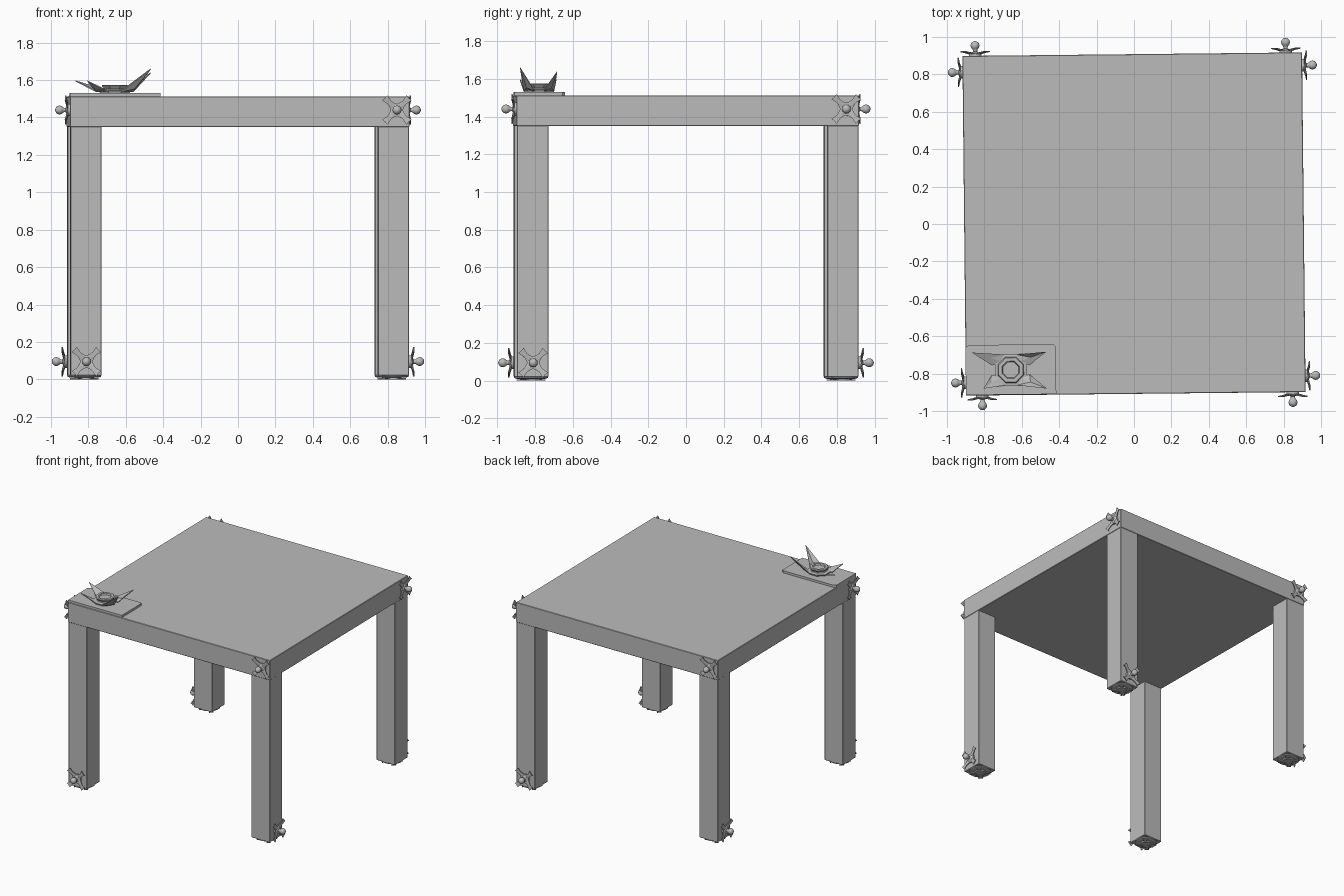
import bpy, bmesh, math
from mathutils import Matrix, Vector

if "Cube" in bpy.data.objects:
    bpy.data.objects.remove(bpy.data.objects["Cube"])

grey = bpy.data.materials.new("plain grey")
grey.diffuse_color = (0.5, 0.5, 0.5, 1)
grey.use_nodes = True
grey.node_tree.nodes["Principled BSDF"].inputs["Base Color"].default_value = grey.diffuse_color
SKEW = Matrix.Rotation(math.radians(0.6), 4, 'Z')


def finish(bm, name, matrix=None, smooth=False):
    """Turn a bmesh into a named object."""
    bmesh.ops.recalc_face_normals(bm, faces=bm.faces)
    bm.transform(SKEW @ (matrix or Matrix()))
    me = bpy.data.meshes.new(name)
    bm.to_mesh(me)
    bm.free()
    me.materials.append(grey)
    ob = bpy.data.objects.new(name, me)
    bpy.context.collection.objects.link(ob)
    if smooth:
        bpy.context.view_layer.objects.active = ob
        bpy.ops.object.select_all(action='DESELECT')
        ob.select_set(True)
        bpy.ops.object.shade_smooth_by_angle()
    return ob


def box(name, lo, hi, bevel=0.003):
    lo, hi = Vector(lo), Vector(hi)
    bm = bmesh.new()
    bmesh.ops.create_cube(bm, size=1, matrix=Matrix.Translation((lo + hi) / 2)
                          @ Matrix.Diagonal((*(hi - lo), 1)))
    bmesh.ops.bevel(bm, geom=bm.edges[:], offset=bevel, segments=1, affect='EDGES')
    return finish(bm, name)


def lathe(name, profile, sides, matrix, smooth=False):
    """Spin a (radius, height) profile about local z."""
    bm = bmesh.new()
    rings = []
    for r, h in profile:
        rings.append([bm.verts.new((r * math.cos(a), r * math.sin(a), h))
                      for a in (math.tau * (i + 0.5) / sides for i in range(sides))])
    for a, b in zip(rings, rings[1:]):
        for i in range(sides):
            j = (i + 1) % sides
            bm.faces.new((a[i], a[j], b[j], b[i]))
    bm.faces.new(rings[0])
    bm.faces.new(rings[-1])
    return finish(bm, name, matrix, smooth)


def star(name, matrix, scale=1.0, lift=0.012, thick=0.006):
    """Four-armed star with flared, notched tips that lift away from the face."""
    arm = [(0, 0.032, 0), (26, 0.046, 0.2), (36, 0.070, 0.6), (33, 0.094, 1),
           (45, 0.090, 1), (57, 0.094, 1), (54, 0.070, 0.6), (64, 0.046, 0.2)]
    rim = []
    for q in range(4):
        for deg, r, up in arm:
            a = math.radians(deg + 90 * q)
            rim.append((r * scale * math.cos(a), r * scale * math.sin(a), up * lift))
    bm = bmesh.new()
    layers = [[bm.verts.new((x, y, z + dz)) for x, y, z in rim] for dz in (0, thick)]
    hubs = [bm.verts.new((0, 0, dz)) for dz in (0, thick)]
    n = len(rim)
    for i in range(n):
        j = (i + 1) % n
        for layer, hub in zip(layers, hubs):
            bm.faces.new((layer[i], layer[j], hub))
        bm.faces.new((layers[0][i], layers[0][j], layers[1][j], layers[1][i]))
    return finish(bm, name, matrix)


# Table top and legs
E = 0.908
box("table_top", (-E, -E, 1.35), (E, E, 1.512))
for sx in (-1, 1):
    for sy in (-1, 1):
        c = Vector((sx * 0.822, sy * 0.822, 0))
        box("leg", c + Vector((-0.083, -0.083, 0.02)), c + Vector((0.083, 0.083, 1.355)))
        # Foot pad with a star and ring beneath
        down = Matrix.Translation((c.x, c.y, 0.022)) @ Matrix.Rotation(math.pi, 4, 'X')
        lathe("foot_pad", [(0.082, 0), (0.082, 0.008), (0.07, 0.012)], 16, down)
        star("foot_star", down @ Matrix.Translation((0, 0, 0.012)), 0.85, 0.004, 0.006)
        lathe("foot_ring", [(0.045, 0.01), (0.045, 0.022), (0.032, 0.022),
                            (0.028, 0.015)], 16, down)

# Star knobs: one high right and one low left on each of the four sides
knob = [(0.034, 0), (0.034, 0.014), (0.022, 0.022), (0.012, 0.026), (0.012, 0.034)]
knob += [(0.024 * math.sin(math.radians(d)), 0.059 - 0.024 * math.cos(math.radians(d)))
         for d in range(40, 180, 20)] + [(0.002, 0.083)]
for q in range(4):
    turn = Matrix.Rotation(q * math.pi / 2, 4, 'Z')
    for label, x, z, face in (("upper", 0.84, 1.44, 0.904), ("lower", -0.82, 0.095, 0.904)):
        m = turn @ Matrix.Translation((x, -face, z)) @ Matrix.Rotation(math.pi / 2, 4, 'X')
        lathe(label + "_knob", knob, 16, m, smooth=True)
        star(label + "_star", m @ Matrix.Translation((0, 0, 0.012)))

# Corner plate with rounded inner corner, lying on the table top
bm = bmesh.new()
base = [(-0.908, -0.905), (-0.425, -0.905), (-0.425, -0.65), (-0.437, -0.638),
        (-0.89, -0.638), (-0.908, -0.65)]
bot = bm.faces.new([bm.verts.new((x, y, 1.508)) for x, y in base])
ext = bmesh.ops.extrude_face_region(bm, geom=[bot], use_keep_orig=True)
bmesh.ops.translate(bm, vec=(0, 0, 0.022),
                    verts=[v for v in ext['geom'] if isinstance(v, bmesh.types.BMVert)])
finish(bm, "corner_plate")

# Octagonal cup on the plate
centre = Vector((-0.667, -0.773, 1.53))
lathe("flower_cup", [(0.085, 0), (0.09, 0.012), (0.065, 0.016), (0.06, 0.022), (0.075, 0.04),
                     (0.07, 0.045), (0.05, 0.045), (0.045, 0.034)], 8,
      Matrix.Translation(centre))

# Four pointed petals rising from the cup
tips = [(-0.815, -0.872, 1.592), (-0.475, -0.875, 1.657),
        (-0.475, -0.678, 1.635), (-0.875, -0.678, 1.592)]
for tip in tips:
    tip = Vector(tip)
    sx = 1 if tip.x > centre.x else -1
    sy = 1 if tip.y > centre.y else -1
    inner = centre + Vector((sx * 0.03, sy * 0.082, 0.006))
    outer = centre + Vector((sx * 0.10, sy * 0.025, 0.006))
    mid = centre + Vector((sx * 0.045, sy * 0.04, 0.004))
    bend = centre + Vector((sx * 0.105, sy * 0.066, 0.022))
    bm = bmesh.new()
    layers = [[bm.verts.new(p + Vector((0, 0, dz))) for p in (mid, inner, bend, outer, tip)]
              for dz in (0, 0.006)]
    for m, i, b, o, t in layers:
        for f in ((m, i, b), (m, b, o), (i, t, b), (b, t, o)):
            bm.faces.new(f)
    for a, b in ((0, 1), (1, 4), (4, 3), (3, 0)):
        bm.faces.new((layers[0][a], layers[0][b], layers[1][b], layers[1][a]))
    finish(bm, "flower_petal")
